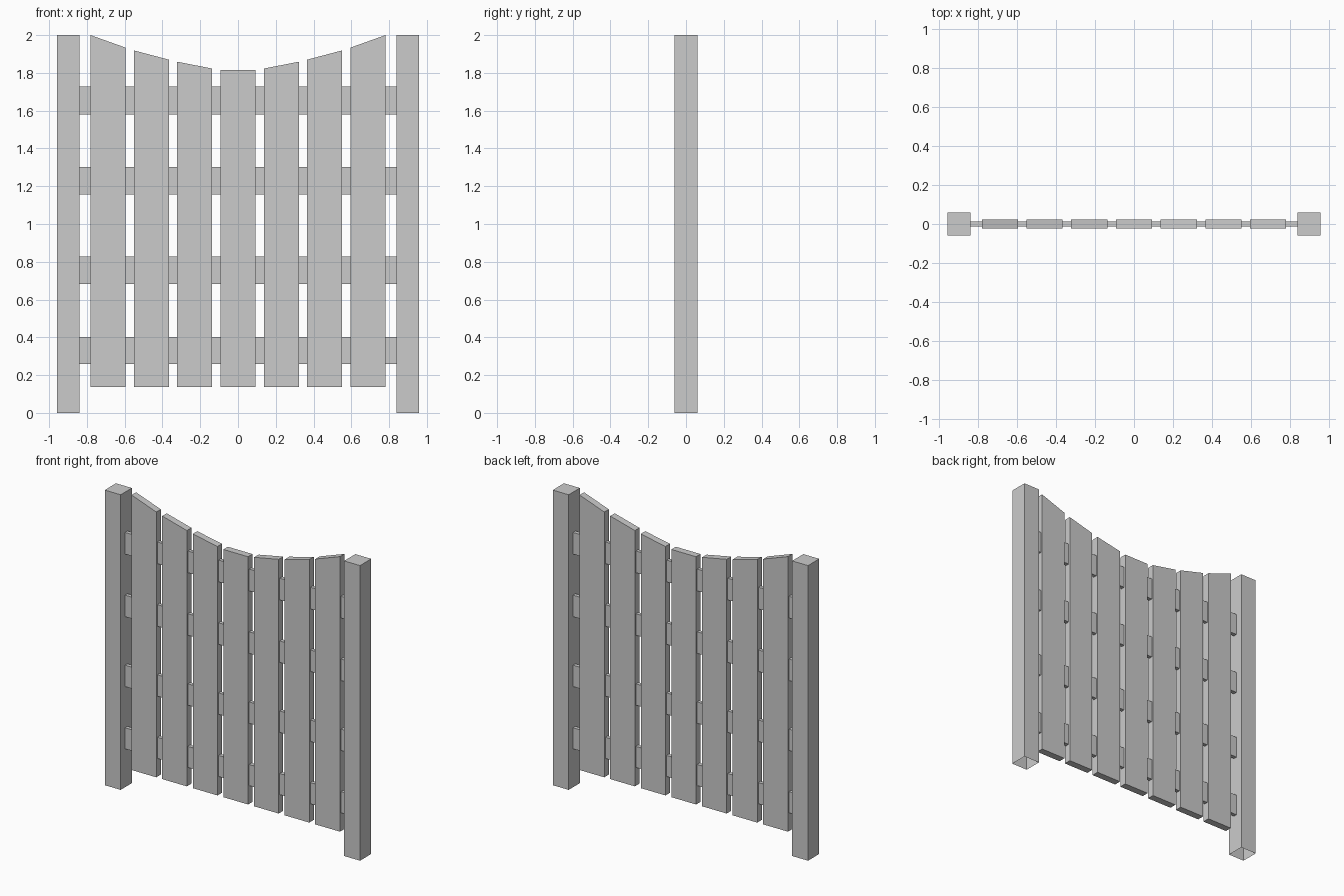
import bpy
import bmesh

if "Cube" in bpy.data.objects:
    bpy.data.objects.remove(bpy.data.objects["Cube"])


def prism(name, x0, x1, z0, left_top, right_top, half_depth, open_bottom=False):
    """Board extruded along y from a front profile whose top may slope."""
    profile = [(x0, z0), (x1, z0), (x1, right_top), (x0, left_top)]
    bm = bmesh.new()
    front = [bm.verts.new((x, -half_depth, z)) for x, z in profile]
    back = [bm.verts.new((x, half_depth, z)) for x, z in profile]
    bm.faces.new(front)
    bm.faces.new(back[::-1])
    for i in range(4):
        if i == 0 and open_bottom:
            continue
        j = (i + 1) % 4
        bm.faces.new((front[j], front[i], back[i], back[j]))
    bmesh.ops.recalc_face_normals(bm, faces=bm.faces)
    mesh = bpy.data.meshes.new(name)
    bm.to_mesh(mesh)
    bm.free()
    obj = bpy.data.objects.new(name, mesh)
    bpy.context.collection.objects.link(obj)
    return obj


# Square posts, hollow at the foot
prism("left_post", -0.957, -0.838, 0, 2, 2, 0.06, open_bottom=True)
prism("right_post", 0.838, 0.957, 0, 2, 2, 0.06, open_bottom=True)

# Horizontal rails running between the posts
for i, (z0, z1) in enumerate([(0.26, 0.403), (0.682, 0.827),
                              (1.156, 1.302), (1.58, 1.727)]):
    prism(f"rail_{i + 1}", -0.838, 0.838, z0, z1, z1, 0.013)

# Vertical planks, tops dipping towards the middle: (inner, outer) heights
tops = [(1.815, 1.815), (1.823, 1.859), (1.87, 1.919), (1.934, 2.0)]
spacing, half_width = 0.2295, 0.0925
for i in range(-3, 4):
    inner, outer = tops[abs(i)]
    left, right = (outer, inner) if i < 0 else (inner, outer)
    prism(f"plank_{i + 4}", i * spacing - half_width, i * spacing + half_width,
          0.136, left, right, 0.024)
